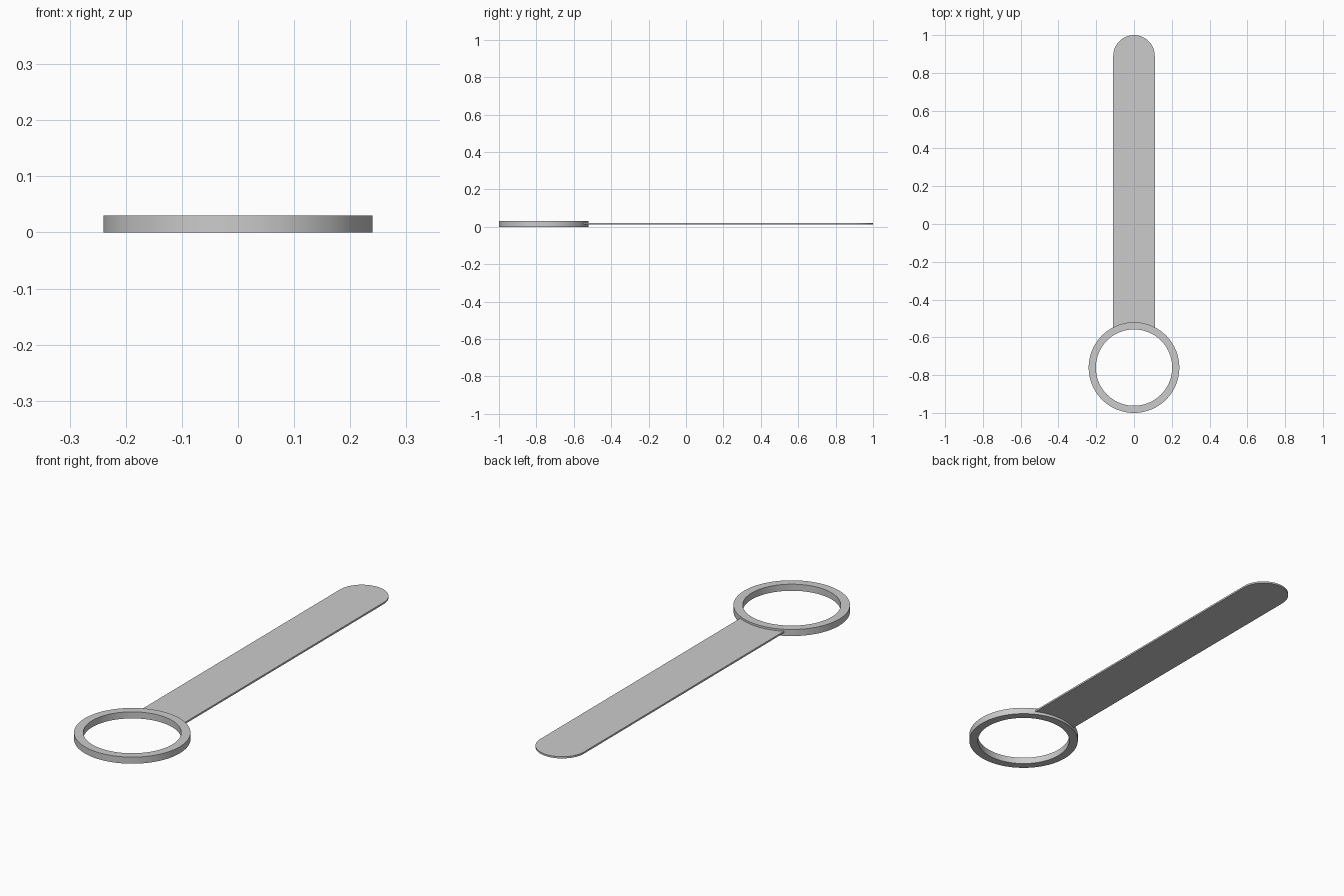
import bpy, bmesh
from math import cos, sin, pi, asin

if "Cube" in bpy.data.objects:
    bpy.data.objects.remove(bpy.data.objects["Cube"])

RING_Y, R_OUT, R_IN, RING_H = -0.76, 0.24, 0.202, 0.03
HALF_W, STRAP_Z0, STRAP_Z1 = 0.11, 0.013, 0.021


def finish(bm, name):
    bmesh.ops.recalc_face_normals(bm, faces=bm.faces)
    mesh = bpy.data.meshes.new(name)
    bm.to_mesh(mesh)
    bm.free()
    obj = bpy.data.objects.new(name, mesh)
    bpy.context.collection.objects.link(obj)
    bpy.ops.object.select_all(action='DESELECT')
    bpy.context.view_layer.objects.active = obj
    obj.select_set(True)
    bpy.ops.object.shade_smooth_by_angle(angle=pi / 6)
    return obj


def arc(cy, r, a0, a1, n):
    angles = [a0 + (a1 - a0) * i / n for i in range(n + 1)]
    return [(r * cos(a), cy + r * sin(a)) for a in angles]


# Ring: rectangular section swept around a circle
bm = bmesh.new()
n = 96
section = [(R_IN, 0), (R_OUT, 0), (R_OUT, RING_H), (R_IN, RING_H)]
loops = [[bm.verts.new((r * cos(2 * pi * i / n), RING_Y + r * sin(2 * pi * i / n), z))
          for r, z in section] for i in range(n)]
for i in range(n):
    a, b = loops[i], loops[(i + 1) % n]
    for k in range(4):
        m = (k + 1) % 4
        bm.faces.new((a[k], b[k], b[m], a[m]))
finish(bm, "ring")

# Strap: thin flat tongue, rounded tip, curved end seated inside the ring wall
seat_r = R_OUT - 0.01
half = asin(HALF_W / seat_r)
outline = arc(1 - HALF_W, HALF_W, 0, pi, 32)
outline += arc(RING_Y, seat_r, pi / 2 + half, pi / 2 - half, 16)
bm = bmesh.new()
face = bm.faces.new([bm.verts.new((x, y, STRAP_Z0)) for x, y in outline])
top = bmesh.ops.extrude_face_region(bm, geom=[face])["geom"]
bmesh.ops.translate(bm, vec=(0, 0, STRAP_Z1 - STRAP_Z0),
                    verts=[g for g in top if isinstance(g, bmesh.types.BMVert)])
finish(bm, "strap")
